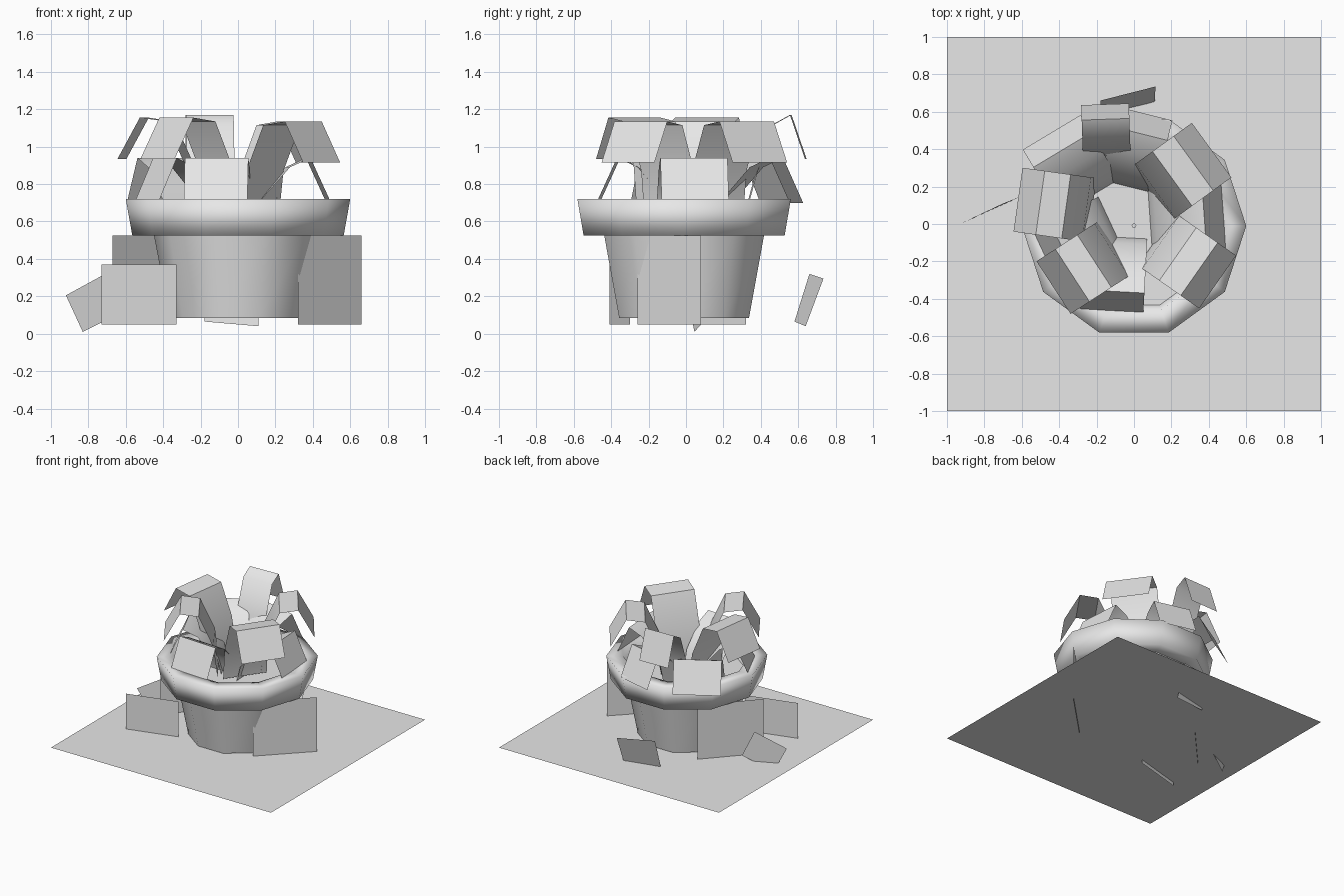
import bpy
import bmesh
import math
from mathutils import Vector

if "Cube" in bpy.data.objects:
    bpy.data.objects.remove(bpy.data.objects["Cube"], do_unlink=True)

grey = bpy.data.materials.new("plain_grey")
grey.use_nodes = True
grey.diffuse_color = (0.8, 0.8, 0.8, 1)
grey.node_tree.nodes["Principled BSDF"].inputs["Base Color"].default_value = (0.8, 0.8, 0.8, 1)


def make_object(name, rows, closed=False, smooth_angle=None):
    """Skin a list of point rows into one surface."""
    bm = bmesh.new()
    grid = [[bm.verts.new(p) for p in row] for row in rows]
    for a, b in zip(grid, grid[1:]):
        n = len(a)
        for i in range(n if closed else n - 1):
            j = (i + 1) % n
            bm.faces.new((a[i], a[j], b[j], b[i]))
    mesh = bpy.data.meshes.new(name)
    bm.to_mesh(mesh)
    bm.free()
    mesh.materials.append(grey)
    obj = bpy.data.objects.new(name, mesh)
    bpy.context.collection.objects.link(obj)
    if smooth_angle:
        bpy.ops.object.select_all(action="DESELECT")
        obj.select_set(True)
        bpy.context.view_layer.objects.active = obj
        bpy.ops.object.shade_smooth_by_angle(angle=math.radians(smooth_angle))
    return obj


def lathe(name, profile, sides=10):
    """Turn a (radius, height) profile around the vertical axis."""
    turns = [math.tau * i / sides for i in range(sides)]
    rows = [[(r * math.cos(t), r * math.sin(t) - 0.01, z) for t in turns] for r, z in profile]
    return make_object(name, rows, closed=True, smooth_angle=180)


def leaf(name, tip, angle, width, profile):
    """Bent strip; profile gives (distance inward from the tip, height)."""
    a = math.radians(angle)
    out = Vector((math.cos(a), math.sin(a), 0))
    side = Vector((-out.y, out.x, 0)) * width / 2
    rows = []
    for d, z in profile:
        p = Vector((tip[0], tip[1], z)) - out * d
        rows.append([p + side, p - side])
    return make_object(name, rows, smooth_angle=50)


# Ground sheet
make_object("ground_sheet", [[(-1, -1, 0.08), (1, -1, 0.08)], [(-1, 1, 0.08), (1, 1, 0.08)]])

# Pot body, rim and soil
lathe("pot_body", [(0.365, 0.085), (0.45, 0.53)])
lathe("pot_rim", [(0.45, 0.525), (0.565, 0.525), (0.6, 0.72), (0.473, 0.715), (0.44, 0.58)])
lathe("soil", [(0.445, 0.6), (0.01, 0.6)])

# Tall arching leaves
tall = [(0, 0.915), (0.12, 1.135), (0.26, 1.115), (0.37, 0.87), (0.4, 0.62)]
for name, tip, angle, width in [
    ("tall_leaf_back_left", (0.415, 0.395), 36, 0.36),
    ("tall_leaf_front_left", (0.447, -0.31), -35, 0.345),
    ("tall_leaf_front_right", (-0.43, -0.34), 213, 0.335),
    ("tall_leaf_right", (-0.62, 0.13), 172, 0.345),
]:
    lift = 0.02 if tip[0] < 0 else 0
    leaf(name, tip, angle, width, [(d, z + lift) for d, z in tall])
leaf("tall_leaf_back", (-0.155, 0.64), 92, 0.255,
     [(0, 0.935), (0.08, 1.17), (0.17, 1.12), (0.26, 0.87), (0.33, 0.62)])

# Short leaves drooping over the rim
short = [(0, 0.7), (0.11, 0.94), (0.22, 0.89), (0.37, 0.72), (0.4, 0.6)]
for name, tip, angle, width in [
    ("short_leaf_left", (0.485, 0.05), 4, 0.36),
    ("short_leaf_front", (-0.12, -0.47), 267, 0.34),
    ("short_leaf_back_right", (-0.44, 0.49), 121, 0.36),
    ("short_leaf_back", (0.06, 0.59), 76, 0.3),
    ("short_leaf_right", (-0.49, -0.16), 205, 0.3),
]:
    leaf(name, tip, angle, width, short)

# Upright cards around the pot
for name, a, b, top in [
    ("upright_card_left", (0.32, -0.26), (0.66, 0.08), 0.525),
    ("upright_card_right", (-0.67, -0.05), (-0.33, 0.32), 0.525),
    ("upright_card_front", (-0.73, -0.41), (-0.33, -0.3), 0.37),
]:
    make_object(name, [[(*a, 0.05), (*b, 0.05)], [(*a, top), (*b, top)]])

# Tilted cards sunk into the ground
make_object("tilted_card_right", [[(-0.83, 0.045, 0.01), (-0.61, 0.145, 0.12)],
                                  [(-0.92, 0.005, 0.205), (-0.7, 0.11, 0.325)]])
make_object("tilted_card_back", [[(0.11, 0.64, 0.04), (-0.18, 0.58, 0.065)],
                                 [(0.115, 0.735, 0.295), (-0.18, 0.66, 0.32)]])
